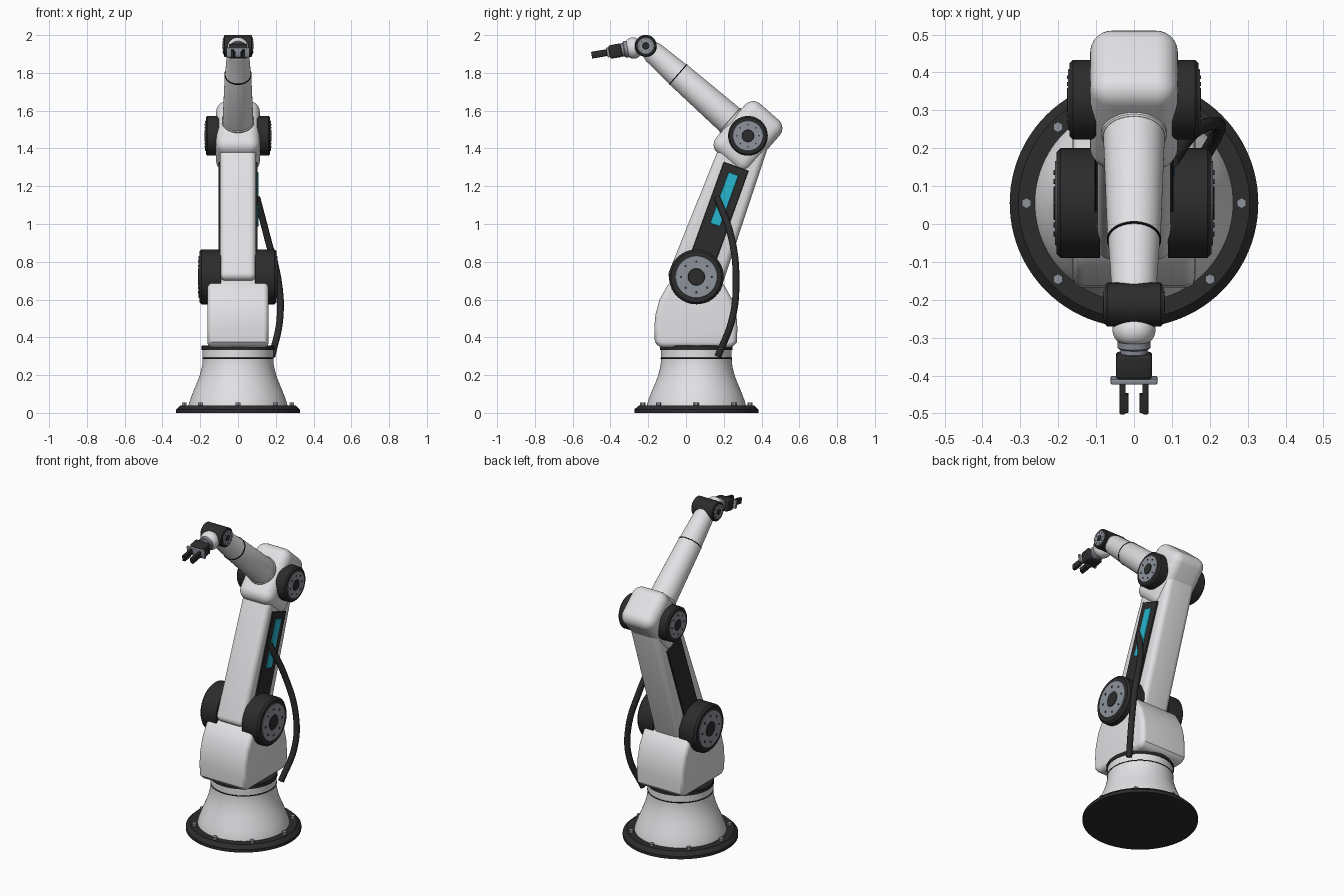
import bpy, bmesh
from math import radians, pi, cos, sin
from mathutils import Matrix, Vector

cube = bpy.data.objects.get("Cube")
if cube:
    bpy.data.objects.remove(cube)


def material(name, r, g, b):
    m = bpy.data.materials.new(name)
    m.use_nodes = True
    m.diffuse_color = (r, g, b, 1)
    m.node_tree.nodes["Principled BSDF"].inputs["Base Color"].default_value = (r, g, b, 1)
    return m


WHITE = material("white paint", .76, .76, .78)
DARK = material("dark plastic", .025, .025, .026)
GREY = material("grey metal", .27, .29, .33)
BLACK = material("black seam", .008, .008, .009)
CYAN = material("cyan light", .02, .47, .62)


def frame(y, z, tilt):
    """Local z runs along a link leaning in the yz plane."""
    return Matrix.Translation((0, y, z)) @ Matrix.Rotation(radians(tilt), 4, 'X')


def finish(name, bm, mat, matrix):
    bmesh.ops.recalc_face_normals(bm, faces=bm.faces)
    bm.transform(matrix)
    mesh = bpy.data.meshes.new(name)
    bm.to_mesh(mesh)
    bm.free()
    mesh.materials.append(mat)
    ob = bpy.data.objects.new(name, mesh)
    bpy.context.collection.objects.link(ob)
    bpy.ops.object.select_all(action='DESELECT')
    ob.select_set(True)
    bpy.context.view_layer.objects.active = ob
    bpy.ops.object.shade_smooth_by_angle(angle=radians(32))
    return ob


def prism(name, mat, outline, x0, x1, matrix=Matrix(), bevel=0, segments=5):
    """Outline in local yz, extruded along x, with rounded sharp edges."""
    bm = bmesh.new()
    face = bm.faces.new([bm.verts.new((x0, y, z)) for y, z in outline])
    ext = bmesh.ops.extrude_face_region(bm, geom=[face])
    moved = [v for v in ext["geom"] if isinstance(v, bmesh.types.BMVert)]
    bmesh.ops.translate(bm, verts=moved, vec=(x1 - x0, 0, 0))
    bmesh.ops.recalc_face_normals(bm, faces=bm.faces)
    if bevel:
        edges = [e for e in bm.edges if e.calc_face_angle(0) > radians(40)]
        bmesh.ops.bevel(bm, geom=edges, offset=bevel, segments=segments,
                        profile=.5, affect='EDGES', clamp_overlap=True)
    return finish(name, bm, mat, matrix)


def box(name, mat, x, y, z, matrix=Matrix(), bevel=0, segments=5):
    outline = [(y[0], z[0]), (y[1], z[0]), (y[1], z[1]), (y[0], z[1])]
    return prism(name, mat, outline, x[0], x[1], matrix, bevel, segments)


def lathe(name, mat, profile, matrix=Matrix(), steps=64):
    """Profile of (radius, height) turned around local z."""
    bm = bmesh.new()
    vs = [bm.verts.new((r, 0, h)) for r, h in profile]
    es = [bm.edges.new(p) for p in zip(vs, vs[1:])]
    bmesh.ops.spin(bm, geom=vs + es, cent=(0, 0, 0), axis=(0, 0, 1),
                   angle=2 * pi, steps=steps, use_duplicate=False)
    bmesh.ops.remove_doubles(bm, verts=bm.verts, dist=.0001)
    return finish(name, bm, mat, matrix)


def disc(name, mat, r, z0, z1, matrix=Matrix(), chamfer=.004):
    return lathe(name, mat, [(0, z0), (r, z0), (r, z1 - chamfer), (r - chamfer, z1), (0, z1)], matrix)


def bolts(name, mat, ring, r, z0, z1, matrix, count=8, sides=6):
    bm = bmesh.new()
    for i in range(count):
        a = 2 * pi * i / count
        spot = Matrix.Translation((ring * cos(a), ring * sin(a), (z0 + z1) / 2))
        bmesh.ops.create_cone(bm, cap_ends=True, segments=sides, radius1=r,
                              radius2=r, depth=z1 - z0, matrix=spot)
    return finish(name, bm, mat, matrix)


def joint(name, y, z, r, x0, x1):
    """Mirrored pair of motor drums with bolted caps."""
    for side, s in (("left", 1), ("right", -1)):
        m = Matrix.Translation((0, y, z)) @ Matrix.Rotation(s * pi / 2, 4, 'Y')
        tag = f"{side}_{name}"
        disc(tag + "_drum", DARK, r, x0, x1, m, r * .08)
        disc(tag + "_cap", GREY, r * .77, x1 - .01, x1 + .004, m, .002)
        disc(tag + "_hub", DARK, r * .31, x1 - .01, x1 + .007, m, .002)
        bolts(tag + "_bolts", DARK, r * .56, r * .045, x1, x1 + .007, m)


# Base
base = Matrix.Translation((0, .055, 0))
lathe("base_plate", DARK, [(0, 0), (.328, 0), (.328, .018), (.305, .04), (0, .04)], base, 96)
bolts("base_bolts", GREY, .284, .014, .035, .056, base)
lathe("base_column", WHITE, [(.262, .038), (.257, .06), (.246, .09), (.232, .125), (.215, .165),
      (.202, .2), (.193, .235), (.188, .265), (.187, .29), (.187, .335), (0, .335)], base, 96)
disc("base_seam", BLACK, .189, .286, .292, base, .001)
disc("turntable_ring", DARK, .192, .333, .357, base)

# Shoulder
prism("shoulder_body", WHITE,
      [(-.14, .345), (-.165, .375), (-.168, .45), (-.162, .52), (-.14, .6), (-.095, .68), (-.05, .71),
       (.15, .71), (.2, .68), (.245, .6), (.267, .52), (.272, .45), (.27, .375), (.245, .345)],
      -.162, .162, bevel=.028)
joint("shoulder", .055, .72, .145, .09, .205)

# Lower arm with side panels
arm = frame(.055, .72, -19.8)
prism("lower_arm", WHITE, [(-.147, -.06), (.145, -.06), (.123, .81), (-.115, .81)],
      -.096, .096, arm, .034)
for side, s in (("left", 1), ("right", -1)):
    box(side + "_arm_panel", DARK, sorted((s * .09, s * .104)), (-.07, .07), (.11, .622), arm, .003, 1)
box("status_light", CYAN, (.1, .108), (-.028, .028), (.292, .58), arm, .002, 1)

# Elbow and forearm
fore = frame(.328, 1.467, 48.7)
box("elbow_housing", WHITE, (-.116, .116), (-.175, .17), (-.125, .12), fore, .058, 7)
joint("elbow", .328, 1.467, .105, .1, .17)
lathe("forearm_collar", WHITE, [(0, .1), (.086, .1), (.086, .126), (.082, .13), (0, .13)], fore)
lathe("forearm", WHITE, [(0, .1), (.082, .1), (.07, .49), (.068, .495), (.059, .665),
      (.052, .69), (.035, .71), (0, .715)], fore)
disc("forearm_seam", BLACK, .0715, .489, .495, fore, .001)

# Wrist
joint("wrist", -.213, 1.943, .058, 0, .075)
tool = frame(-.213, 1.943, 99.8)
lathe("wrist_ball", WHITE, [(0, .025)] + [(.03 + .027 * cos(a), .067 + .035 * sin(a))
      for a in [pi * (i / 10 - .5) for i in range(11)]] + [(0, .102)], tool)

# Gripper
disc("tool_flange", GREY, .044, .098, .118, tool)
disc("tool_neck", GREY, .036, .116, .134, tool)
box("gripper_body", DARK, (-.048, .048), (-.036, .036), (.13, .196), tool, .01, 3)
box("gripper_rail", GREY, (-.062, .062), (-.026, .026), (.195, .21), tool, .004, 2)
for side, s in (("left", 1), ("right", -1)):
    box(side + "_finger", DARK, sorted((s * .022, s * .038)), (-.018, .018), (.205, .291), tool, .003, 2)
    box(side + "_finger_pad", DARK, sorted((s * .014, s * .024)), (-.014, .014), (.238, .288), tool, .002, 1)

# Cable hose
curve = bpy.data.curves.new("cable_hose", 'CURVE')
curve.dimensions = '3D'
curve.bevel_depth = .018
curve.bevel_resolution = 4
curve.use_fill_caps = True
path = [(.1, .165, 1.14), (.155, .24, .93), (.215, .265, .69), (.222, .245, .5), (.18, .17, .3)]
spline = curve.splines.new('BEZIER')
spline.bezier_points.add(len(path) - 1)
for point, co in zip(spline.bezier_points, path):
    point.co = Vector(co)
    point.handle_left_type = point.handle_right_type = 'AUTO'
curve.materials.append(DARK)
bpy.context.collection.objects.link(bpy.data.objects.new("cable_hose", curve))
